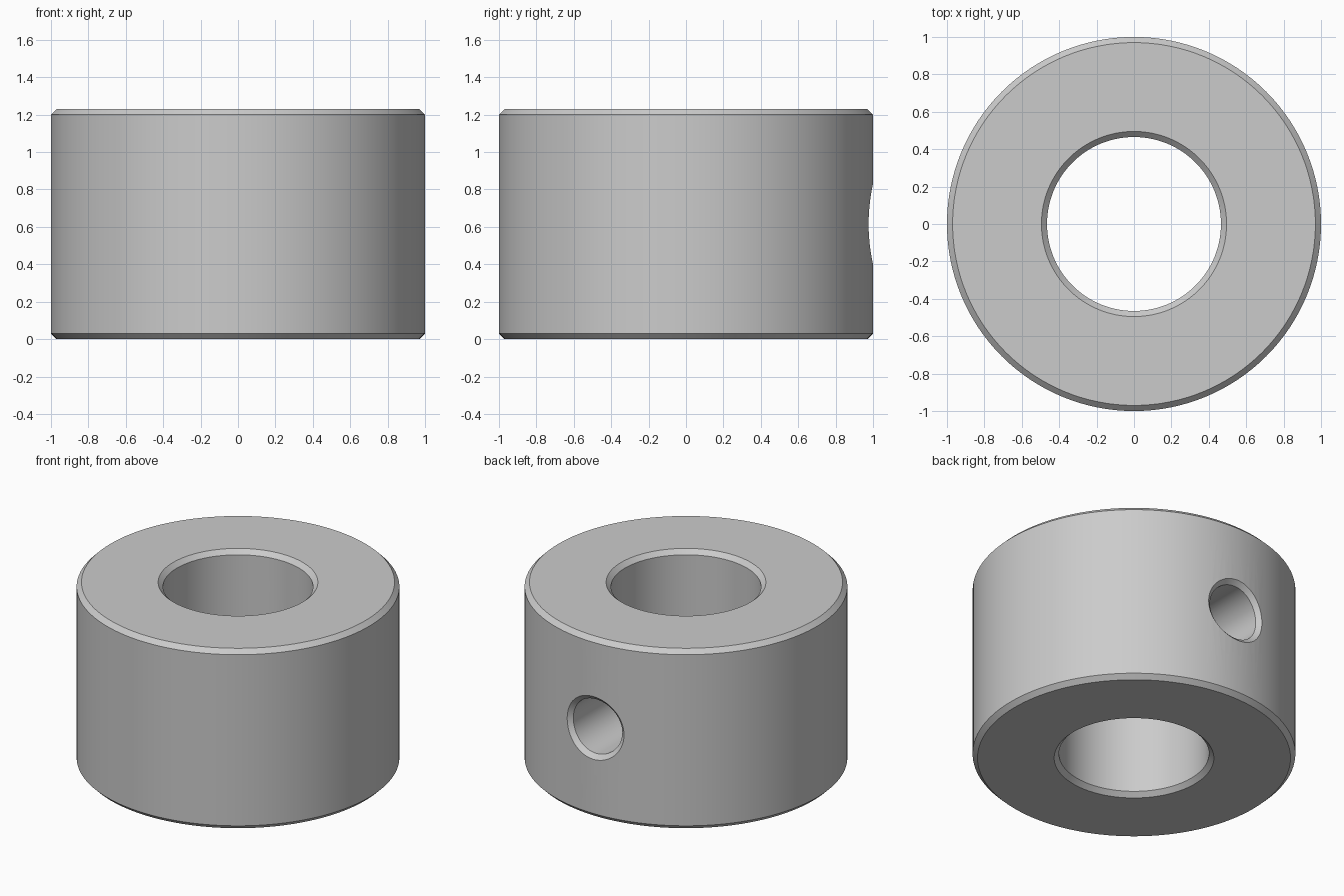
import bpy, bmesh
from math import cos, sin, pi, sqrt, radians

if "Cube" in bpy.data.objects:
    bpy.data.objects.remove(bpy.data.objects["Cube"])

H, R, BORE, C = 1.23, 1.0, 0.465, 0.03   # height, outer radius, bore radius, chamfer
HOLE = 0.185                             # radial hole radius


def skin(name, rings, closed):
    """Skin a list of equal rings of points into a solid."""
    bm = bmesh.new()
    loops = [[bm.verts.new(p) for p in ring] for ring in rings]
    n = len(loops[0])
    pairs = list(zip(loops, loops[1:]))
    if closed:
        pairs.append((loops[-1], loops[0]))
    else:
        bm.faces.new(loops[0])
        bm.faces.new(loops[-1])
    for a, b in pairs:
        for i in range(n):
            j = (i + 1) % n
            bm.faces.new((a[i], a[j], b[j], b[i]))
    bmesh.ops.recalc_face_normals(bm, faces=bm.faces[:])
    mesh = bpy.data.meshes.new(name)
    bm.to_mesh(mesh)
    bm.free()
    obj = bpy.data.objects.new(name, mesh)
    bpy.context.collection.objects.link(obj)
    return obj


def angles(n):
    return [2 * pi * i / n for i in range(n)]


# Collar body: chamfered ring profile turned around z
profile = [(R - C, 0), (R, C), (R, H - C), (R - C, H),
           (BORE + C, H), (BORE, H - C), (BORE, C), (BORE + C, 0)]
collar = skin("collar", [[(r * cos(a), r * sin(a), z) for a in angles(128)]
                         for r, z in profile], True)


# Radial screw hole on the back, its rim chamfer following the curved wall
def hole_ring(r, depth=None, y=None):
    return [(r * cos(a),
             y if y is not None else sqrt(R * R - (r * cos(a)) ** 2) - depth,
             H / 2 + r * sin(a)) for a in angles(64)]


cutter = skin("hole_cutter", [hole_ring(HOLE, y=0.1), hole_ring(HOLE, depth=C),
                              hole_ring(HOLE + 2 * C, depth=-C),
                              hole_ring(HOLE + 2 * C, y=1.2)], False)
cut = collar.modifiers.new("screw_hole", 'BOOLEAN')
cut.operation, cut.solver, cut.object = 'DIFFERENCE', 'EXACT', cutter

# Apply the cut, then shade smooth with crisp edges
bpy.context.view_layer.objects.active = collar
collar.select_set(True)
bpy.ops.object.modifier_apply(modifier=cut.name)
bpy.data.objects.remove(cutter)
bpy.ops.object.shade_smooth_by_angle(angle=radians(25))
